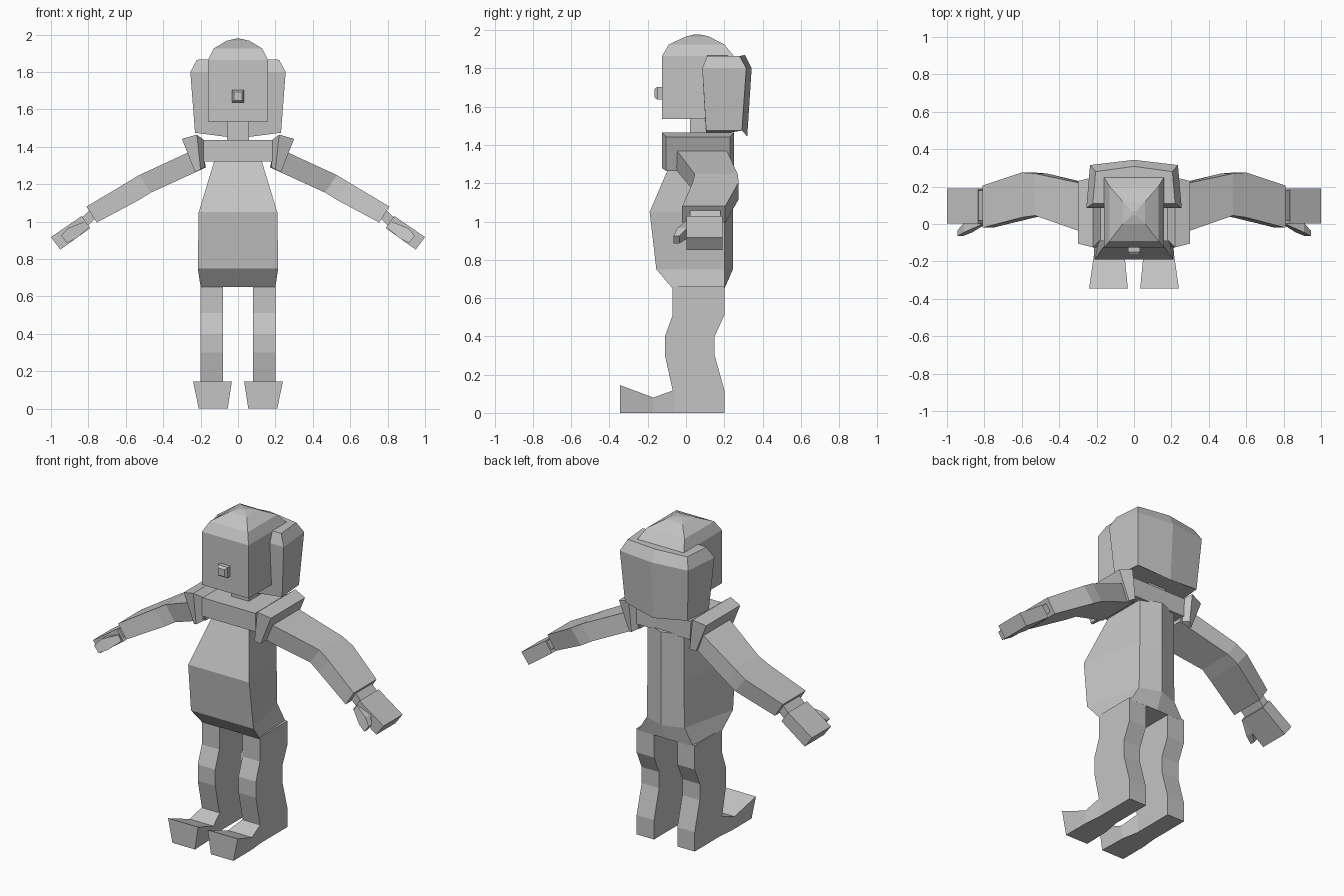
import bpy, bmesh

grey = bpy.data.materials.new("light_grey")
grey.diffuse_color = (0.55, 0.55, 0.55, 1)


def loft(name, rings, mirror=False):
    """Skin a list of equal-length point rings and cap both ends."""
    bm = bmesh.new()
    rows = [[bm.verts.new(p) for p in ring] for ring in rings]
    n = len(rows[0])
    for a, b in zip(rows, rows[1:]):
        for i in range(n):
            j = (i + 1) % n
            bm.faces.new((a[i], a[j], b[j], b[i]))
    bm.faces.new(rows[0])
    bm.faces.new(rows[-1])
    bmesh.ops.recalc_face_normals(bm, faces=bm.faces)
    mesh = bpy.data.meshes.new(name)
    bm.to_mesh(mesh)
    bm.free()
    mesh.materials.append(grey)
    obj = bpy.data.objects.new(name, mesh)
    bpy.context.collection.objects.link(obj)
    if mirror:
        obj.modifiers.new("Mirror", 'MIRROR').use_mirror_merge = False
    return obj


def rect(z, x0, x1, y0, y1):
    """Horizontal rectangle."""
    return [(x0, y0, z), (x1, y0, z), (x1, y1, z), (x0, y1, z)]


def slab(top, bottom, y0, y1):
    """Limb cross-section between a top and a bottom (x, z) point."""
    (xt, zt), (xb, zb) = top, bottom
    return [(xt, y0, zt), (xt, y1, zt), (xb, y1, zb), (xb, y0, zb)]


# Torso: wide front, narrow back with a centre ridge
loft("torso", [[(-f, yf, z), (f, yf, z), (b, 0.2, z), (0, ridge, z), (-b, 0.2, z)]
               for z, f, yf, b, ridge in [(0.65, 0.2, -0.07, 0.19, 0.201),
                                          (0.75, 0.215, -0.155, 0.13, 0.245),
                                          (1.05, 0.21, -0.19, 0.125, 0.245),
                                          (1.33, 0.125, -0.07, 0.125, 0.245)]])

# Collar and neck
loft("collar", [rect(1.32, -0.19, 0.19, -0.09, 0.22), rect(1.435, -0.19, 0.19, -0.09, 0.22)])
loft("neck", [rect(1.42, -0.06, 0.06, 0.02, 0.2), rect(1.54, -0.06, 0.06, 0.02, 0.2)])

# Head with stepped dome, and nose
loft("head", [rect(z, -x, x, y0, y1) for z, x, y0, y1 in
              [(1.535, 0.16, -0.125, 0.25), (1.865, 0.16, -0.125, 0.25),
               (1.925, 0.13, -0.09, 0.2), (1.967, 0.06, 0, 0.12),
               (1.978, 0.012, 0.045, 0.07)]])
loft("nose", [[(x, y, z) for x, z in ((-s, 1.67 - s), (s, 1.67 - s), (s, 1.67 + s), (-s, 1.67 + s))]
              for y, s in ((-0.12, 0.033), (-0.15, 0.033), (-0.165, 0.022))])

# Hair shell behind the head
loft("hair", [[(-x, y0, z), (0, y0, zc), (x, y0, z), (xb, y1, z), (0, y1 + 0.028, zc), (-xb, y1, z)]
              for z, zc, x, xb, y0, y1 in [(1.475, 1.445, 0.23, 0.215, 0.105, 0.292),
                                           (1.8, 1.8, 0.255, 0.235, 0.085, 0.315),
                                           (1.865, 1.87, 0.22, 0.205, 0.11, 0.28)]])

# Shoulder plates
loft("shoulder_plate", [slab((0.18, 1.435), (0.18, 1.29), -0.085, 0.21),
                        slab((0.22, 1.465), (0.2, 1.278), -0.125, 0.25),
                        slab((0.3, 1.442), (0.23, 1.265), -0.105, 0.23)], True)

# Arms, wrists, hands and thumbs
loft("arm", [slab((0.2, 1.40), (0.17, 1.29), -0.07, 0.2),
             slab((0.53, 1.248), (0.465, 1.155), 0.045, 0.27),
             slab((0.6, 1.205), (0.53, 1.115), 0.035, 0.275),
             slab((0.81, 1.08), (0.755, 0.995), -0.02, 0.205)], True)
loft("wrist", [slab((0.79, 1.065), (0.76, 1.02), 0.02, 0.18),
               slab((0.845, 1.01), (0.815, 0.965), 0.02, 0.18)], True)
loft("hand", [slab((0.835, 1.03), (0.79, 0.965), 0.002, 0.19),
              slab((1.0, 0.917), (0.95, 0.85), 0.002, 0.19)], True)
loft("thumb", [slab((0.82, 1.0), (0.8, 0.965), -0.005, 0.03),
               slab((0.91, 0.965), (0.865, 0.91), -0.045, 0.005),
               slab((0.945, 0.925), (0.915, 0.885), -0.065, -0.035)], True)

# Legs: wavy side profile of constant width
loft("leg", [rect(z, 0.08, 0.2, y0, y1) for z, y0, y1 in
             [(0, -0.07, 0.2), (0.12, -0.07, 0.2), (0.3, -0.11, 0.15), (0.4, -0.11, 0.15),
              (0.51, -0.07, 0.2), (0.66, -0.07, 0.2)]], True)

# Feet: toes flare upward and outward
loft("foot", [[(b0, y, 0), (b1, y, 0), (t1, y, h), (t0, y, h)] for y, h, b0, b1, t0, t1 in
              [(-0.345, 0.145, 0.055, 0.21, 0.033, 0.24),
               (-0.17, 0.08, 0.06, 0.21, 0.05, 0.215),
               (-0.06, 0.12, 0.08, 0.2, 0.08, 0.2)]], True)
